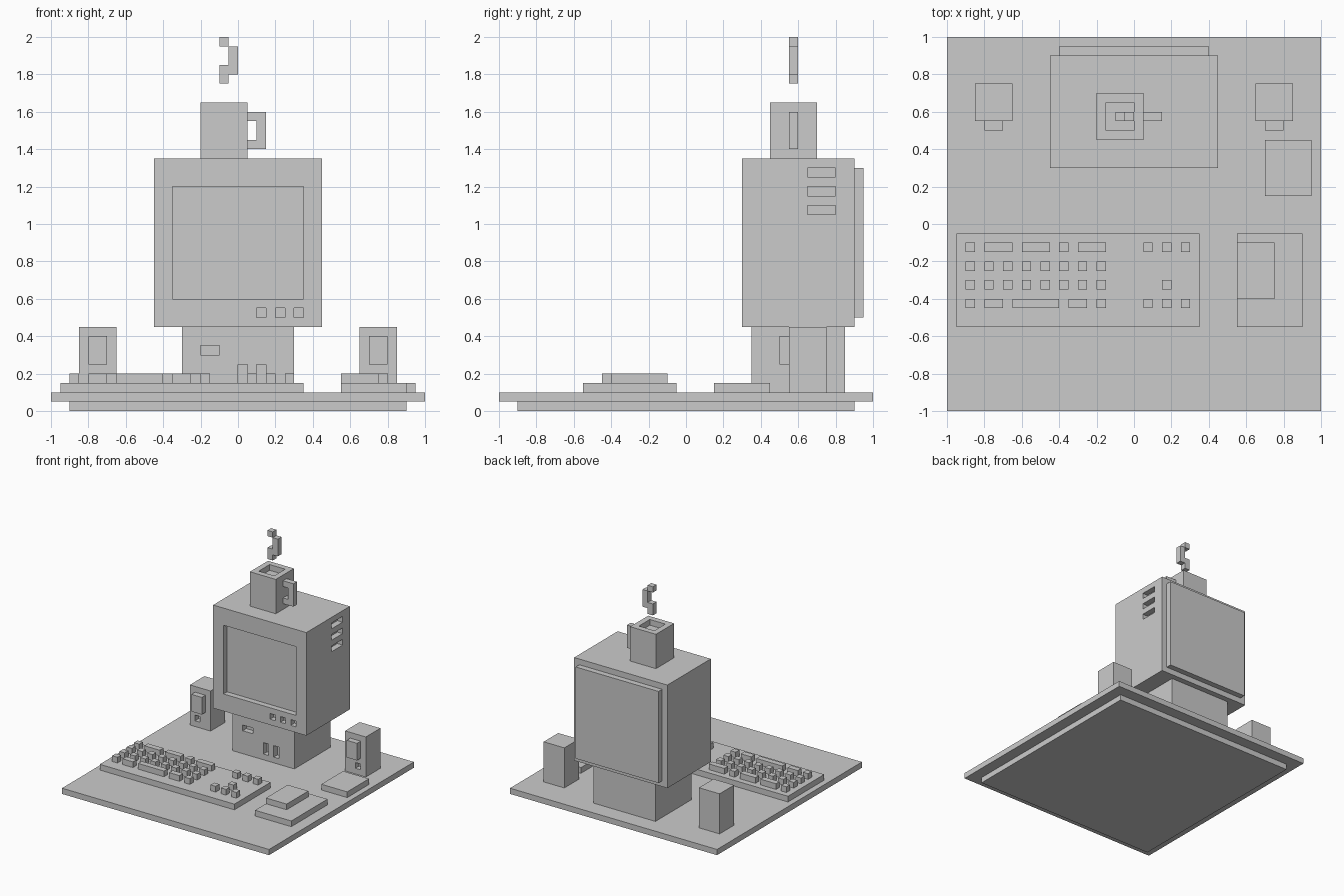
import bpy, bmesh
from mathutils import Vector

if "Cube" in bpy.data.objects:
    bpy.data.objects.remove(bpy.data.objects["Cube"])


def mesh_object(name, bm):
    bmesh.ops.recalc_face_normals(bm, faces=bm.faces)
    me = bpy.data.meshes.new(name)
    bm.to_mesh(me)
    bm.free()
    ob = bpy.data.objects.new(name, me)
    bpy.context.collection.objects.link(ob)
    return ob


def boxes(name, *specs):
    """One object from boxes given as (x0, x1, y0, y1, z0, z1)."""
    bm = bmesh.new()
    for x0, x1, y0, y1, z0, z1 in specs:
        size = Vector((x1 - x0, y1 - y0, z1 - z0))
        mid = Vector((x0 + x1, y0 + y1, z0 + z1)) / 2
        for v in bmesh.ops.create_cube(bm, size=1)["verts"]:
            v.co = v.co * size + mid
    return mesh_object(name, bm)


def carve(ob, *specs):
    """Cut box-shaped recesses into an object."""
    cutter = boxes("cutter", *specs)
    cutter.hide_render = True
    mod = ob.modifiers.new("recess", "BOOLEAN")
    mod.operation, mod.solver, mod.object = "DIFFERENCE", "EXACT", cutter
    bpy.context.view_layer.objects.active = ob
    bpy.ops.object.modifier_apply(modifier=mod.name)
    bpy.data.objects.remove(cutter)


def extrude_profile(name, points, y0, y1):
    """Extrude an (x, z) outline along y."""
    bm = bmesh.new()
    face = bm.faces.new([bm.verts.new((x, y0, z)) for x, z in points])
    ext = bmesh.ops.extrude_face_region(bm, geom=[face])["geom"]
    verts = [g for g in ext if isinstance(g, bmesh.types.BMVert)]
    bmesh.ops.translate(bm, verts=verts, vec=(0, y1 - y0, 0))
    return mesh_object(name, bm)


# Desk base
boxes("base_foot", (-.9, .9, -.9, .9, 0, .05))
boxes("base_top", (-1, 1, -1, 1, .05, .1))

# Computer stand with drive slot and two vertical slots
stand = boxes("monitor_stand", (-.3, .3, .35, .85, .1, .45))
carve(stand, (-.2, -.1, .3, .4, .3, .35),
      *[(x, x + .05, .3, .4, .15, .25) for x in (0, .1)])

# Monitor: screen recess, button holes, vents on the right side
monitor = boxes("monitor_case", (-.45, .45, .3, .9, .45, 1.35))
carve(monitor, (-.35, .35, .2, .35, .6, 1.2),
      *[(x, x + .05, .2, .35, .5, .55) for x in (.1, .2, .3)],
      *[(.4, .5, .65, .8, z, z + .05) for z in (1.05, 1.15, 1.25)])
boxes("monitor_back_panel", (-.4, .4, .9, .95, .5, 1.3))

# Mug with handle and steam
mug = boxes("mug", (-.2, .05, .45, .7, 1.35, 1.65))
carve(mug, (-.15, 0, .5, .65, 1.6, 1.7))
extrude_profile("mug_handle",
                [(.05, 1.4), (.15, 1.4), (.15, 1.6), (.05, 1.6),
                 (.05, 1.55), (.1, 1.55), (.1, 1.45), (.05, 1.45)], .55, .6)
extrude_profile("steam",
                [(-.1, 1.75), (-.05, 1.75), (-.05, 1.8), (0, 1.8),
                 (0, 1.95), (-.05, 1.95), (-.05, 1.85), (-.1, 1.85)], .55, .6)
boxes("steam_tip", (-.1, -.05, .55, .6, 1.95, 2))

# Speakers, mirrored left and right
for side, s in (("left", -1), ("right", 1)):
    def span(a, b):
        return sorted((s * a, s * b))
    speaker = boxes(f"speaker_{side}", (*span(.65, .85), .55, .75, .1, .45))
    carve(speaker, (*span(.75, .8), .5, .6, .15, .2))
    boxes(f"speaker_cone_{side}", (*span(.7, .8), .5, .55, .25, .4))

# Keyboard: each row lists key (start, width)
boxes("keyboard_base", (-.95, .35, -.55, -.05, .1, .15))
letters = [(-.9 + .1 * i, .05) for i in range(8)]
pad = [(.05, .05), (.15, .05), (.25, .05)]
rows = [
    [(-.9, .05), (-.8, .15), (-.6, .15), (-.4, .05), (-.3, .15)] + pad,
    letters,
    letters + [(.15, .05)],
    [(-.9, .05), (-.8, .15), (-.65, .25), (-.35, .1), (-.2, .05)] + pad,
]
rows[3][1] = (-.8, .1)
boxes("keyboard_keys", *[(x, x + w, -.15 - .1 * r, -.1 - .1 * r, .15, .2)
                         for r, row in enumerate(rows) for x, w in row])

# Mouse pad, mouse and a small notepad
boxes("mouse_pad", (.55, .9, -.55, -.05, .1, .15))
boxes("mouse", (.55, .75, -.4, -.1, .15, .2))
boxes("notepad", (.7, .95, .15, .45, .1, .15))
